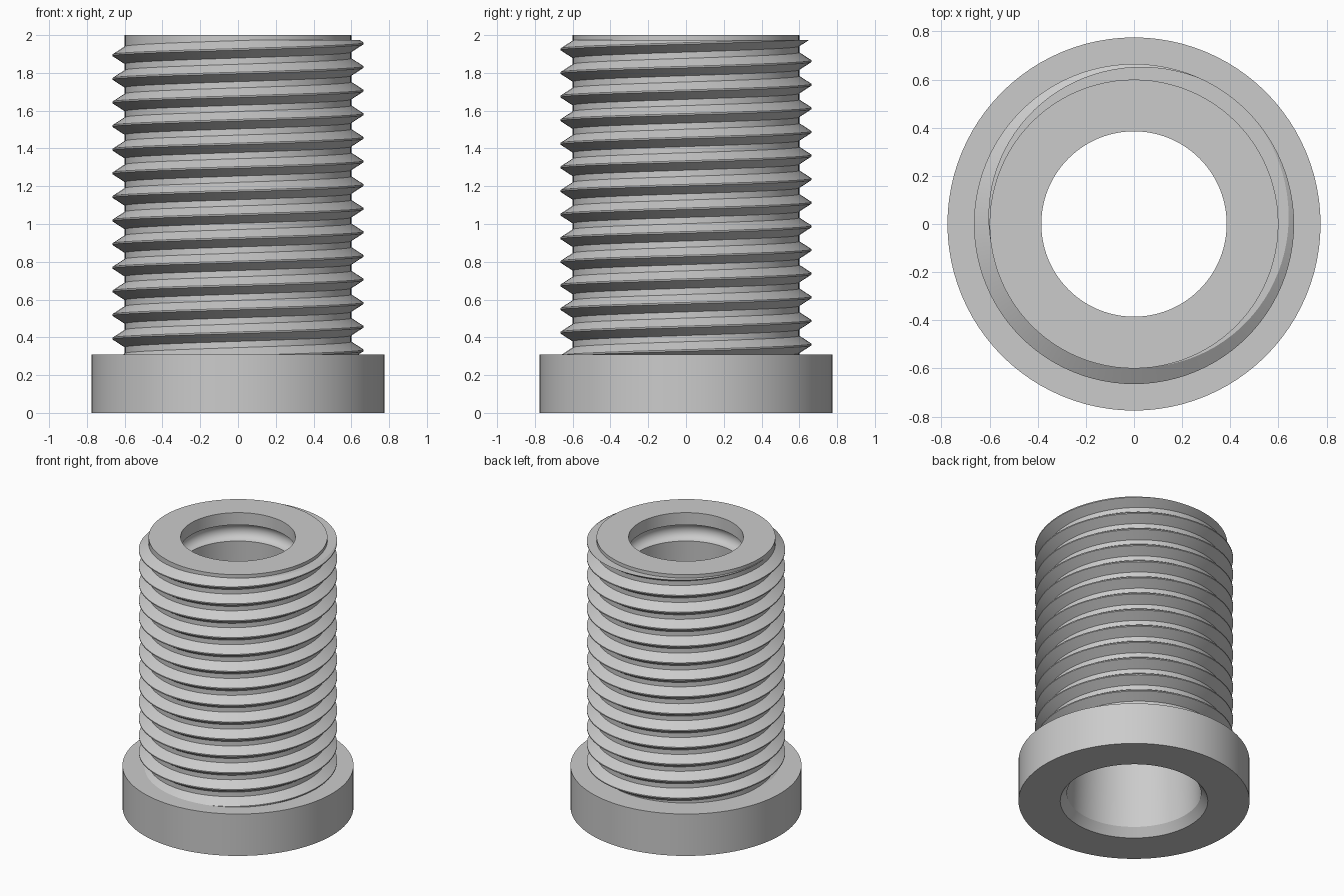
import bpy
import bmesh
import math
from mathutils import Vector

cube = bpy.data.objects.get("Cube")
if cube:
    bpy.data.objects.remove(cube, do_unlink=True)

# Single flat grey
grey = bpy.data.materials.new("plain grey")
grey.use_nodes = True
colour = (0.6, 0.6, 0.6, 1)
grey.diffuse_color = colour
grey.node_tree.nodes["Principled BSDF"].inputs["Base Color"].default_value = colour

SEGMENTS = 96
SHANK, CREST = 0.60, 0.665
PITCH = 0.125
FLANGE_TOP, THREAD_TOP = 0.31, 1.975


def finish(name, bm):
    bmesh.ops.recalc_face_normals(bm, faces=bm.faces[:])
    mesh = bpy.data.meshes.new(name)
    bm.to_mesh(mesh)
    bm.free()
    mesh.materials.append(grey)
    obj = bpy.data.objects.new(name, mesh)
    bpy.context.collection.objects.link(obj)
    bpy.ops.object.select_all(action='DESELECT')
    bpy.context.view_layer.objects.active = obj
    obj.select_set(True)
    bpy.ops.object.shade_smooth_by_angle(angle=math.radians(30))
    return obj


def skin(bm, rings, closed):
    """Join successive rings of vertices with quads."""
    pairs = list(zip(rings, rings[1:]))
    if closed:
        pairs.append((rings[-1], rings[0]))
    for a, b in pairs:
        for i in range(len(a)):
            j = (i + 1) % len(a)
            bm.faces.new((a[i], a[j], b[j], b[i]))


def ring(bm, profile, angle, lift=0.0):
    c, s = math.cos(angle), math.sin(angle)
    return [bm.verts.new((r * c, r * s, z + lift)) for r, z in profile]


# Flange, shank and bore turned as one closed profile
outside = [(0.495, 0), (0.775, 0), (0.775, FLANGE_TOP),
           (SHANK, FLANGE_TOP), (SHANK, 2), (0.385, 2)]
groove = [(0.385 + 0.055 * math.sin(math.pi * i / 8),
           1.85 + 0.06 * math.cos(math.pi * i / 8)) for i in range(9)]
bore = groove + [(0.45, 0.06)]
bm = bmesh.new()
rings = [ring(bm, outside + bore, math.tau * i / SEGMENTS) for i in range(SEGMENTS)]
skin(bm, rings, True)
finish("flanged_sleeve", bm)

# Right-handed helical thread, trimmed flat at both ends
tooth = [(SHANK - 0.02, -0.046), (SHANK, -0.046), (CREST, -0.004),
         (CREST, 0.004), (SHANK, 0.046), (SHANK - 0.02, 0.046)]
start, turns = 0.206, 15
bm = bmesh.new()
rings = [ring(bm, tooth, math.tau * i / SEGMENTS, start + PITCH * i / SEGMENTS)
         for i in range(turns * SEGMENTS + 1)]
skin(bm, rings, False)
bm.faces.new(rings[0])
bm.faces.new(rings[-1])
for height, up in ((FLANGE_TOP - 0.01, -1), (THREAD_TOP, 1)):
    cut = bmesh.ops.bisect_plane(
        bm, geom=bm.verts[:] + bm.edges[:] + bm.faces[:], dist=1e-5,
        plane_co=Vector((0, 0, height)), plane_no=Vector((0, 0, up)),
        clear_outer=True)
    edges = [e for e in cut["geom_cut"] if isinstance(e, bmesh.types.BMEdge)]
    bmesh.ops.holes_fill(bm, edges=edges, sides=0)
finish("screw_thread", bm)
